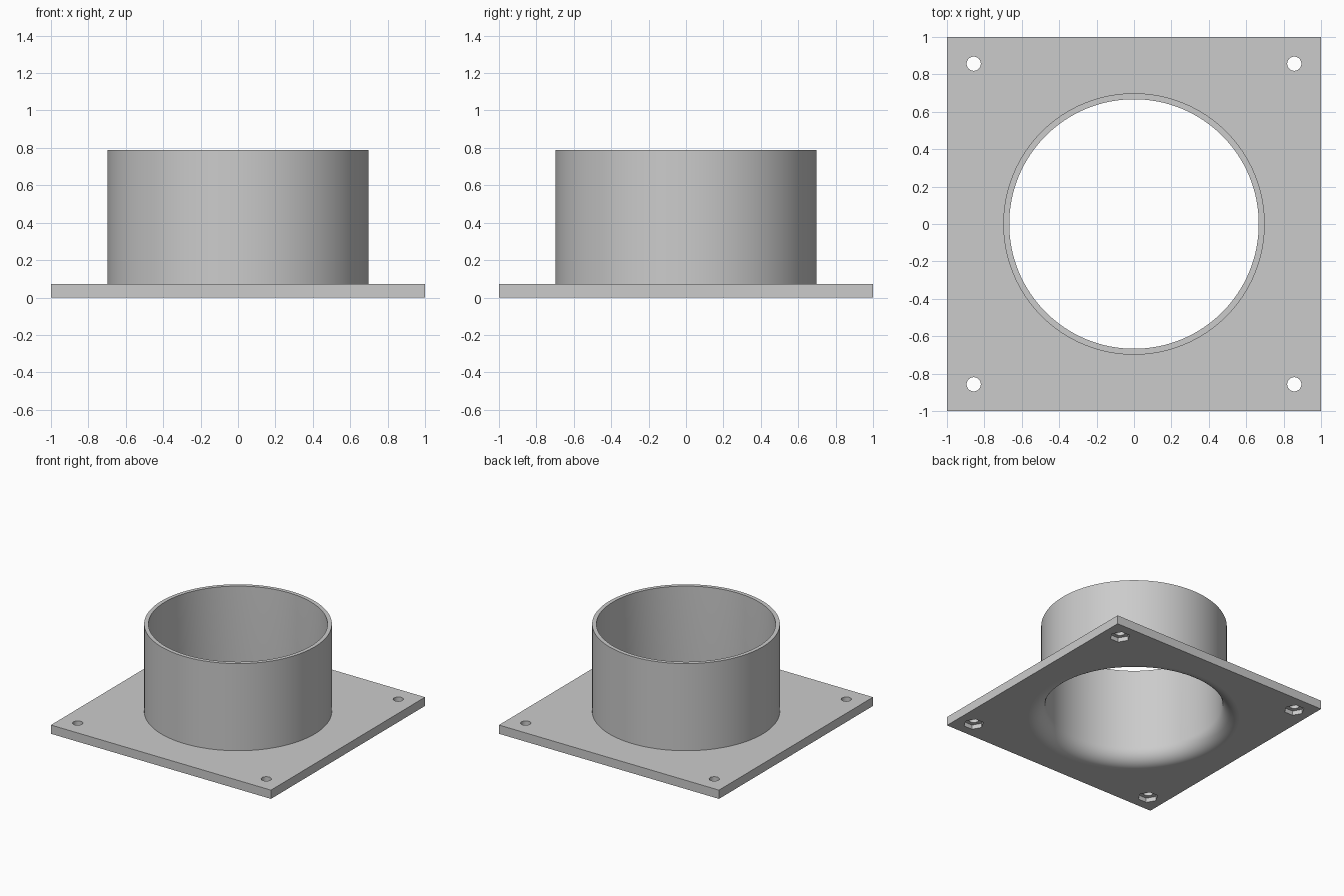
import bpy
import bmesh
import math

cube = bpy.data.objects.get("Cube")
if cube:
    bpy.data.objects.remove(cube, do_unlink=True)

# Main dimensions
PLATE_H, TOP = 0.072, 0.788
OUTER, INNER, FLARE = 0.699, 0.667, 0.125
HOLE_POS, HOLE_R = 0.857, 0.038
NUT_R, NUT_DEPTH = 0.077, 0.036
SEGMENTS = 128

grey = bpy.data.materials.new("plain grey")
grey.use_nodes = True
grey.diffuse_color = (0.6, 0.6, 0.6, 1)
grey.node_tree.nodes["Principled BSDF"].inputs["Base Color"].default_value = (0.6, 0.6, 0.6, 1)


def lathe(name, profile, steps=SEGMENTS, turn=0.0, at=(0, 0)):
    """Solid of revolution from (radius, z) pairs, capped at both ends."""
    bm = bmesh.new()
    rings = []
    for r, z in profile:
        angles = [turn + math.tau * i / steps for i in range(steps)]
        rings.append([bm.verts.new((at[0] + r * math.cos(a), at[1] + r * math.sin(a), z))
                      for a in angles])
    for low, high in zip(rings, rings[1:]):
        for i in range(steps):
            j = (i + 1) % steps
            bm.faces.new((low[i], low[j], high[j], high[i]))
    bm.faces.new(rings[0][::-1])
    bm.faces.new(rings[-1])
    mesh = bpy.data.meshes.new(name)
    bm.to_mesh(mesh)
    bm.free()
    obj = bpy.data.objects.new(name, mesh)
    bpy.context.collection.objects.link(obj)
    return obj


def combine(target, tool, operation):
    """Apply a boolean to the target and remove the helper."""
    tool.hide_render = True
    mod = target.modifiers.new("cut", "BOOLEAN")
    mod.operation, mod.object, mod.solver = operation, tool, "EXACT"
    bpy.context.view_layer.objects.active = target
    bpy.ops.object.modifier_apply(modifier=mod.name)
    bpy.data.objects.remove(tool, do_unlink=True)


# Square mounting plate
bpy.ops.mesh.primitive_cube_add(size=2, location=(0, 0, PLATE_H / 2))
flange = bpy.context.object
flange.name = "flanged_collar"
flange.scale.z = PLATE_H / 2
bpy.ops.object.transform_apply(location=True, scale=True)

# Round collar standing on the plate
combine(flange, lathe("collar", [(OUTER, PLATE_H / 2), (OUTER, TOP)]), "UNION")

# Bore with a rounded mouth on the underside
mouth = []
for i in range(17):
    a = math.pi / 2 * i / 16
    mouth.append((INNER + FLARE * (1 - math.sin(a)), FLARE * (1 - math.cos(a))))
bore = [(INNER + FLARE, -0.1)] + mouth + [(INNER, TOP + 0.1)]
combine(flange, lathe("bore", bore), "DIFFERENCE")

# Corner bolt holes with hexagonal nut pockets below
for sx in (-1, 1):
    for sy in (-1, 1):
        at = (sx * HOLE_POS, sy * HOLE_POS)
        combine(flange, lathe("bolt_hole", [(HOLE_R, -0.1), (HOLE_R, 0.2)], 32, 0, at), "DIFFERENCE")
        combine(flange, lathe("nut_pocket", [(NUT_R, -0.1), (NUT_R, NUT_DEPTH)], 6, 0, at), "DIFFERENCE")

flange.data.materials.clear()
flange.data.materials.append(grey)

# Smooth the round walls, keep level faces flat
bpy.ops.object.select_all(action="DESELECT")
flange.select_set(True)
bpy.context.view_layer.objects.active = flange
bpy.ops.object.shade_smooth_by_angle(angle=math.radians(30))
for face in flange.data.polygons:
    if abs(face.normal.z) > 0.9999:
        face.use_smooth = False
